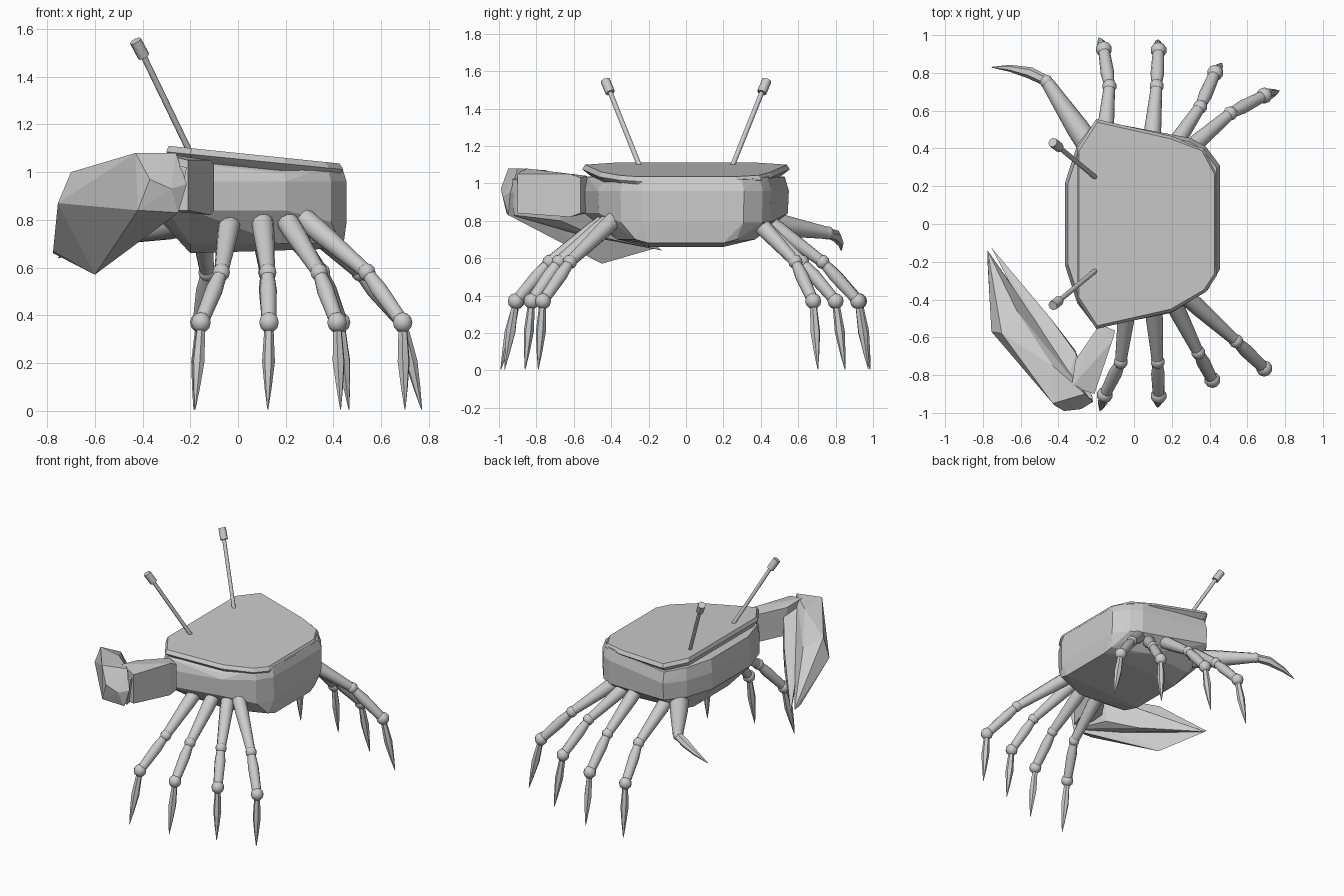
import bpy, bmesh, math
from mathutils import Vector

if "Cube" in bpy.data.objects:
    bpy.data.objects.remove(bpy.data.objects["Cube"])


def finish(bm, name, smooth=False):
    bmesh.ops.recalc_face_normals(bm, faces=bm.faces)
    me = bpy.data.meshes.new(name)
    bm.to_mesh(me)
    bm.free()
    ob = bpy.data.objects.new(name, me)
    bpy.context.collection.objects.link(ob)
    if smooth:
        bpy.ops.object.select_all(action='DESELECT')
        ob.select_set(True)
        bpy.context.view_layer.objects.active = ob
        bpy.ops.object.shade_smooth_by_angle(angle=math.radians(50))
    return ob


def hull(name, pts):
    """Faceted solid wrapped around a few points."""
    bm = bmesh.new()
    for p in pts:
        bm.verts.new(p)
    res = bmesh.ops.convex_hull(bm, input=bm.verts)
    junk = [v for v in res["geom_interior"] if isinstance(v, bmesh.types.BMVert)]
    bmesh.ops.delete(bm, geom=junk, context='VERTS')
    bmesh.ops.dissolve_limit(bm, angle_limit=0.02, verts=bm.verts, edges=bm.edges)
    return finish(bm, name)


def tube(bm, path, sides=8):
    """Capped tube through (point, radius) stations."""
    pts = [Vector(p) for p, r in path]
    rings = []
    for i, (p, r) in enumerate(path):
        d = pts[min(i + 1, len(pts) - 1)] - pts[max(i - 1, 0)]
        q = d.to_track_quat('Z', 'Y')
        ring = []
        for k in range(sides):
            a = 2 * math.pi * k / sides
            ring.append(bm.verts.new(pts[i] + q @ Vector((r * math.cos(a), r * math.sin(a), 0))))
        rings.append(ring)
    for a, b in zip(rings, rings[1:]):
        for k in range(sides):
            j = (k + 1) % sides
            bm.faces.new((a[k], a[j], b[j], b[k]))
    bm.faces.new(rings[0][::-1])
    bm.faces.new(rings[-1])


def ball(bm, p, r):
    vs = bmesh.ops.create_uvsphere(bm, u_segments=10, v_segments=6, radius=r)["verts"]
    bmesh.ops.translate(bm, verts=vs, vec=p)


def mix(a, b, t):
    return Vector(a).lerp(Vector(b), t)


def mirrored(half):
    return [(x, s * y) for x, y in half for s in (1, -1)]


# Shell plate, sloping down to the rear and overhanging at the front
plate = mirrored([(-.30, .40), (-.20, .555), (.20, .465), (.38, .36), (.44, .27)]) + [(.37, .40)]
top = lambda x: 1.1 - .1 * (x + .2)
hull("shell_plate",
     [(x * .97, y * .97, top(x)) for x, y in plate] +
     [(x, y, top(x) - .025) for x, y in plate] +
     [(x * .95, y * .92, top(x) - .06) for x, y in plate])

# Body under the shell, flush with the plate at the rear
belt = mirrored([(-.365, .22), (-.30, .42), (-.20, .55), (.20, .47), (.39, .35), (.455, .24)])
belt += [(.30, .455), (.38, .41), (.455, .31)]
belly = mirrored([(-.20, .34), (.18, .37), (.43, .27)])
hull("body",
     [(x * .96, y * .96, top(x) - (.015 if x > .25 else .065)) for x, y in belt] +
     [(x, y, .96) for x, y in belt] +
     [(x, y * .99, .84 if x < .25 else .79) for x, y in belt] +
     [(x, y, .70) for x, y in belly] +
     [(-.20, .20, .66), (-.20, -.20, .66), (.44, .20, .68), (.44, -.20, .68)])

# Walking legs: hip, knee, ankle, tip in plan
legs = [
    ((-.03, -.40), (-.07, -.73), (-.155, -.905), (-.18, -.99)),
    ((.10, -.40), (.125, -.73), (.13, -.91), (.125, -.97)),
    ((.19, -.38), (.34, -.68), (.415, -.825), (.43, -.86)),
    ((.26, -.37), (.54, -.62), (.69, -.765), (.70, -.79)),
    ((-.16, .40), (-.13, .73), (-.16, .925), (-.185, .985)),
    ((.09, .40), (.12, .73), (.13, .92), (.125, .975)),
    ((.17, .35), (.35, .62), (.43, .80), (.465, .85)),
    ((.25, .36), (.51, .585), (.69, .68), (.77, .705)),
]
for i, (h, k, a, t) in enumerate(legs):
    hip, knee, ankle, tip = (*h, .82), (*k, .58), (*a, .37), (*t, .005)
    bm = bmesh.new()
    tube(bm, [(hip, .046), (mix(hip, knee, .3), .045), (knee, .03)], 10)
    ball(bm, knee, .038)
    tube(bm, [(knee, .026), (mix(knee, ankle, .35), .036), (ankle, .03)], 10)
    ball(bm, ankle, .043)
    tube(bm, [(ankle, .018), (mix(ankle, tip, .45), .027), (mix(ankle, tip, .75), .015), (tip, .002)], 6)
    finish(bm, f"leg_{i + 1}", True)

# Eye stalks with small caps
for s, side in ((1, "left"), (-1, "right")):
    root, neck, end = (-.19, s * .235, 1.06), (-.395, s * .405, 1.485), (-.43, s * .432, 1.55)
    bm = bmesh.new()
    tube(bm, [(root, .013), (neck, .013)])
    tube(bm, [(neck, .026), (end, .026)])
    finish(bm, f"eye_stalk_{side}", True)

# Small feeding arm
bm = bmesh.new()
tube(bm, [((-.20, .36, .80), .065), ((-.30, .51, .775), .06), ((-.46, .75, .735), .034)], 10)
ball(bm, (-.465, .755, .735), .036)
tube(bm, [((-.46, .755, .735), .028), ((-.55, .80, .72), .031),
          ((-.66, .825, .68), .018), ((-.755, .83, .64), .002)], 6)
finish(bm, "small_arm", True)

# Big arm joining body and claw
hull("big_arm", [
    (-.10, -.565, .84), (-.10, -.565, 1.03), (-.18, -.53, .84), (-.18, -.53, 1.04),
    (-.115, -.62, .82), (-.115, -.62, 1.05), (-.31, -.72, .86), (-.31, -.72, 1.06),
    (-.21, -.90, .84), (-.21, -.90, 1.05), (-.33, -.86, .84), (-.33, -.86, 1.08)])

# Big claw: palm with outer finger, then the inner finger
hull("claw_outer_finger", [
    (-.26, -.90, 1.08), (-.43, -.95, 1.08), (-.43, -.75, 1.07), (-.37, -.99, .97), (-.25, -.95, .83),
    (-.215, -.94, .95), (-.28, -.98, .93), (-.42, -.96, .84), (-.70, -.58, 1.0),
    (-.755, -.57, .87), (-.60, -.45, .57), (-.57, -.50, .80), (-.62, -.46, .94),
    (-.775, -.14, .66), (-.775, -.21, .67)])
hull("claw_inner_finger", [
    (-.215, -.93, 1.02), (-.25, -.92, .83), (-.36, -.88, 1.05), (-.36, -.86, .80),
    (-.31, -.68, 1.0), (-.31, -.67, .80), (-.44, -.50, .88), (-.45, -.49, .72),
    (-.48, -.56, .90), (-.48, -.54, .72), (-.755, -.125, .64)])
